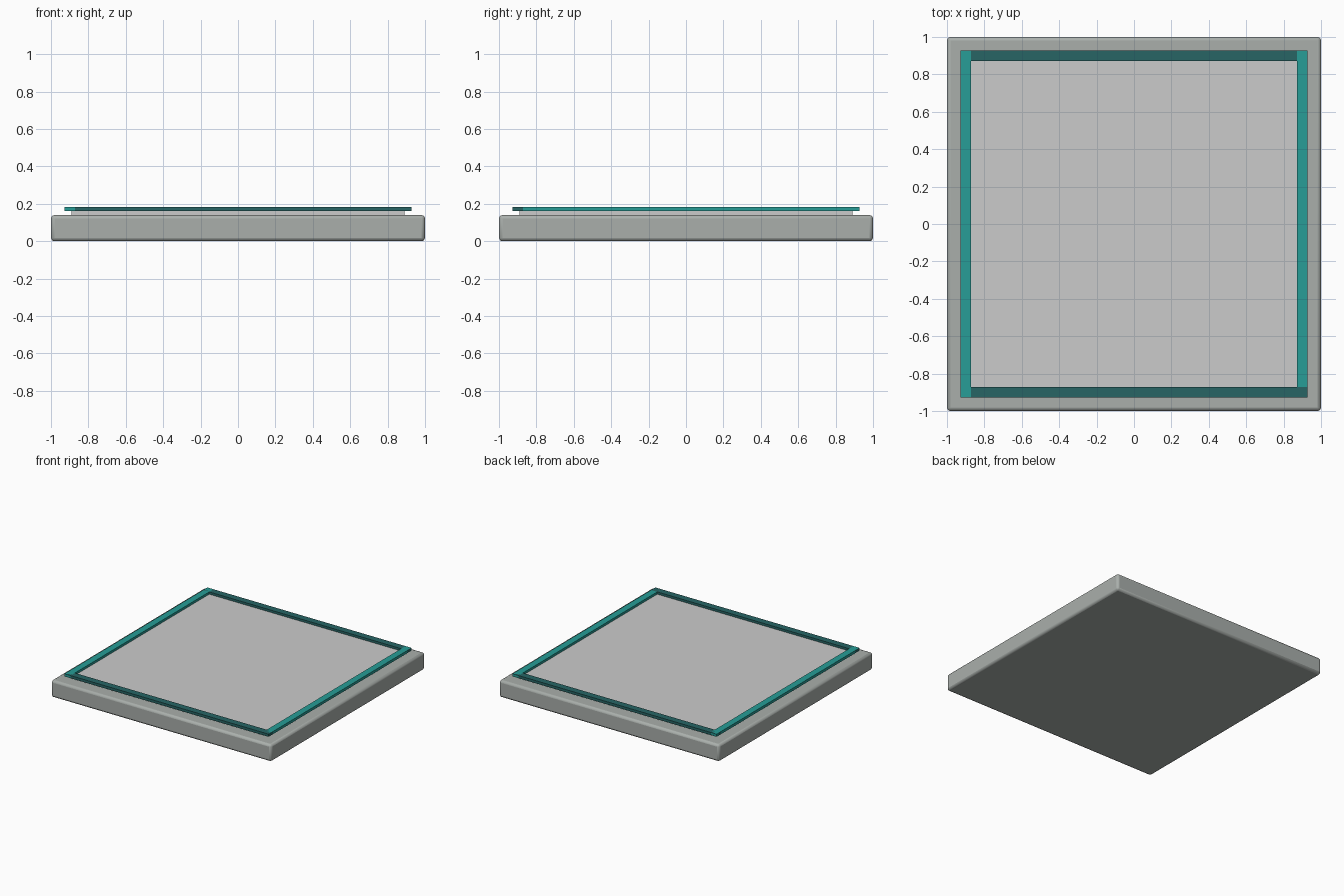
import bpy

if "Cube" in bpy.data.objects:
    bpy.data.objects.remove(bpy.data.objects["Cube"])


def material(name, rgb):
    m = bpy.data.materials.new(name)
    m.diffuse_color = (*rgb, 1)
    m.use_nodes = True
    m.node_tree.nodes["Principled BSDF"].inputs["Base Color"].default_value = m.diffuse_color
    return m


def box(name, size, centre, mat, bevel=0):
    bpy.ops.mesh.primitive_cube_add(size=1, location=centre)
    o = bpy.context.object
    o.name = name
    o.scale = size
    bpy.ops.object.transform_apply(location=False, rotation=False, scale=True)
    o.data.materials.append(mat)
    if bevel:
        b = o.modifiers.new("soft_edges", "BEVEL")
        b.width = bevel
        b.segments = 2
        bpy.ops.object.shade_smooth_by_angle()
    return o


stone = material("stone_grey", (0.40, 0.43, 0.41))
pale = material("pale_grey", (0.56, 0.59, 0.58))
teal = material("teal", (0.02, 0.34, 0.31))
dark_teal = material("dark_teal", (0.02, 0.13, 0.13))

# Slab with softened edges and the raised panel on top
box("floor_slab", (2, 2, 0.14), (0, 0, 0.07), stone, bevel=0.018)
box("top_panel", (1.78, 1.78, 0.03), (0, 0, 0.15), pale)

# Border strips, overlapping at the corners
for s, side, end in ((-1, "left", "front"), (1, "right", "back")):
    box(side + "_trim", (0.056, 1.856, 0.022), (s * 0.9, 0, 0.173), teal)
    box(end + "_trim", (1.856, 0.056, 0.022), (0, s * 0.9, 0.173), dark_teal)
